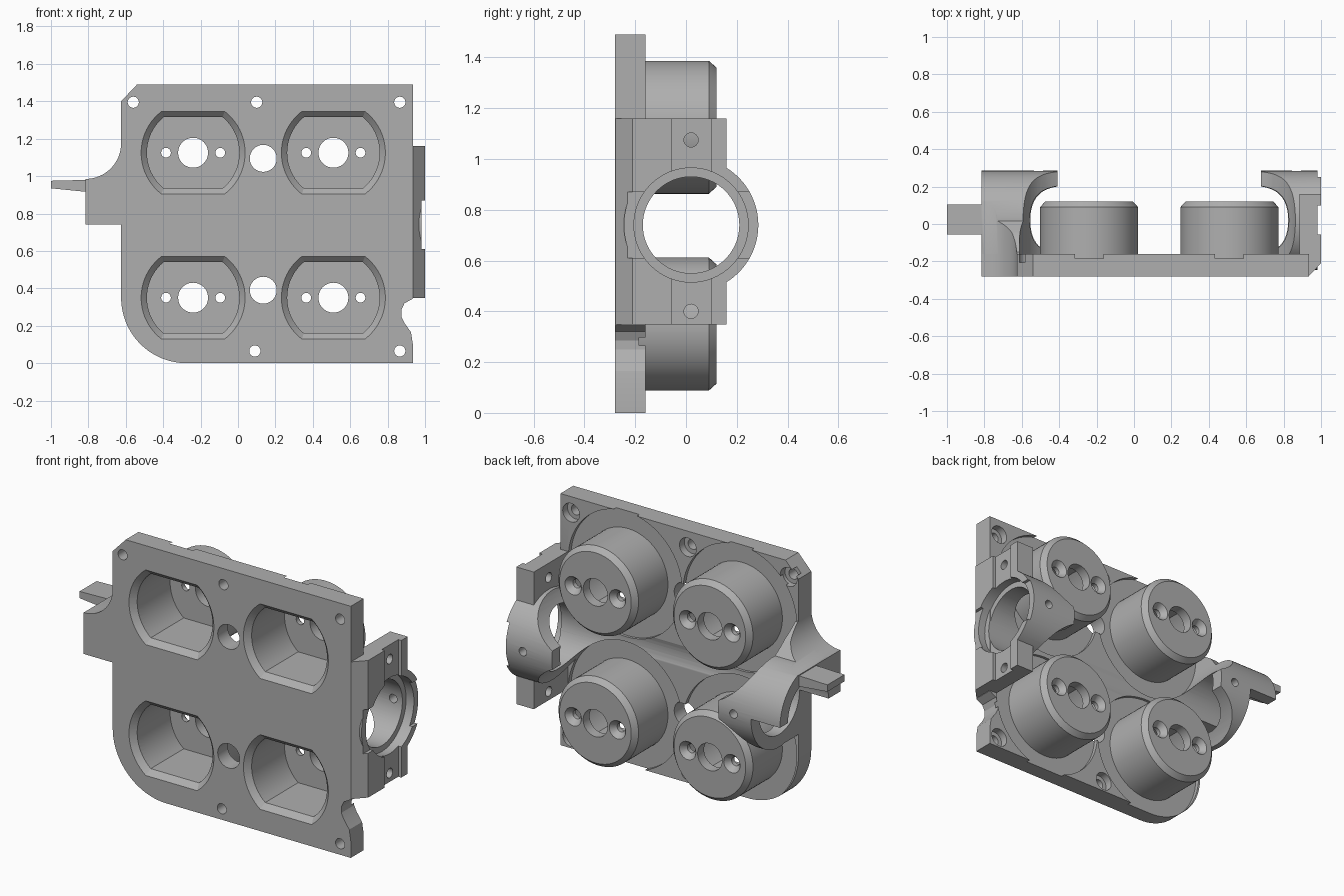
import bpy, bmesh, math

if "Cube" in bpy.data.objects:
    bpy.data.objects.remove(bpy.data.objects["Cube"], do_unlink=True)

grey = bpy.data.materials.new("machined_grey")
grey.use_nodes = True
GREY = (0.43, 0.43, 0.43, 1)
grey.diffuse_color = GREY
grey.node_tree.nodes["Principled BSDF"].inputs["Base Color"].default_value = GREY

PLACE = {"X": lambda u, v, w: (w, u, v),
         "Y": lambda u, v, w: (u, w, v),
         "Z": lambda u, v, w: (u, v, w)}


def loft(name, axis, sections):
    """Solid through (outline, level) sections along an axis."""
    bm = bmesh.new()
    rings = [[bm.verts.new(PLACE[axis](u, v, w)) for u, v in pts] for pts, w in sections]
    for a, b in zip(rings, rings[1:]):
        for i in range(len(a)):
            j = (i + 1) % len(a)
            bm.faces.new((a[i], a[j], b[j], b[i]))
    bm.faces.new(rings[0])
    bm.faces.new(rings[-1])
    bmesh.ops.recalc_face_normals(bm, faces=bm.faces)
    mesh = bpy.data.meshes.new(name)
    bm.to_mesh(mesh)
    bm.free()
    mesh.materials.append(grey)
    ob = bpy.data.objects.new(name, mesh)
    bpy.context.collection.objects.link(ob)
    return ob


def prism(name, axis, pts, a, b):
    return loft(name, axis, [(pts, a), (pts, b)])


def arc(cx, cy, r, start, end, n):
    angles = [math.radians(start + (end - start) * i / n) for i in range(n + 1)]
    return [(cx + r * math.cos(t), cy + r * math.sin(t)) for t in angles]


def circle(cx, cy, r, n=48):
    return arc(cx, cy, r, 0, 360, n)[:-1]


def rod(axis, centre, r, a, b, n=48, name="cutter"):
    return prism(name, axis, circle(*centre, r, n), a, b)


def rect(u0, u1, v0, v1):
    return [(u0, v0), (u1, v0), (u1, v1), (u0, v1)]


def flatted(cx, cz, r, h):
    """Circle outline with flat top and bottom."""
    t = math.degrees(math.asin(h / r))
    return arc(cx, cz, r, -t, t, 20) + arc(cx, cz, r, 180 - t, 180 + t, 20)


def combine(target, tools, operation="DIFFERENCE"):
    """Apply booleans, then remove the tools."""
    bpy.context.view_layer.objects.active = target
    for tool in tools:
        mod = target.modifiers.new("shape", "BOOLEAN")
        mod.operation = operation
        mod.solver = "EXACT"
        mod.object = tool
        bpy.ops.object.modifier_apply(modifier=mod.name)
        bpy.data.objects.remove(tool, do_unlink=True)


FRONT, BACK = -0.28, -0.16
CUPS = [(x, z) for x in (-0.24, 0.51) for z in (0.35, 1.125)]
BORE = (0.02, 0.74)


def clearances():
    return [rod("Y", c, 0.373, -0.185, 0.5, 96) for c in CUPS]


def bore():
    return rod("X", BORE, 0.19, -1.1, 1.1, 64)


def pocket(c):
    return prism("cutter", "Y", flatted(*c, 0.247, 0.19), -0.4, 0.06)


# Mounting plate with ear, rounded corner and side notch
outline = arc(-0.275, 0.35, 0.35, 180, 270, 20)
outline += [(0.935, 0), (0.935, 0.1), (0.925, 0.165), (0.89, 0.215), (0.873, 0.25),
            (0.873, 0.285), (0.89, 0.32), (0.935, 0.345), (0.935, 1.49),
            (-0.54, 1.49), (-0.625, 1.4)]
outline += arc(-0.815, 1.175, 0.19, 0, -90, 16)
outline += [(-0.815, 0.74), (-0.625, 0.74)]
plate = prism("mounting_plate", "Y", outline, FRONT, BACK)
cuts = clearances() + [bore()]
for c in CUPS:
    cuts.append(pocket(c))
    cuts.append(loft("cutter", "Y", [(flatted(*c, 0.28, 0.223), FRONT - 0.002),
                                     (flatted(*c, 0.246, 0.189), -0.247)]))
for z in (0.39, 1.095):
    cuts.append(rod("Y", (0.135, z), 0.072, -0.4, 0.1))
for c in ((-0.56, 1.395), (0.1, 1.395), (0.865, 1.395), (0.09, 0.065), (0.865, 0.065)):
    cuts.append(rod("Y", c, 0.03, -0.4, 0.1, 24))
    cuts.append(rod("Y", c, 0.055, -0.205, 0.1, 32))
combine(plate, cuts)
parts = [plate]

# Four cups with chamfered ends, hollow from the front
for i, (x, z) in enumerate(CUPS):
    wall = circle(x, z, 0.262, 72)
    cup = loft("cup_%d" % (i + 1), "Y",
               [(wall, -0.2), (wall, 0.09), (circle(x, z, 0.235, 72), 0.12)])
    cuts = [pocket((x, z)), rod("Y", (x, z), 0.08, -0.1, 0.3)]
    for side in (-1, 1):
        hole = (x + side * 0.145, z)
        cuts.append(rod("Y", hole, 0.026, -0.1, 0.3, 24))
        cuts.append(loft("cutter", "Y", [(circle(*hole, 0.025, 24), 0.085),
                                         (circle(*hole, 0.058, 24), 0.125)]))
    combine(cup, cuts)
    parts.append(cup)

# Left bracket: half ring, column and tongue
left = rod("X", BORE, 0.265, -0.815, -0.41, 72, "left_bracket")
column = [(-0.2, 0.48), (0.02, 0.48), (0.02, 1.0), (-0.05, 1.08), (-0.15, 1.15), (-0.2, 1.15)]
combine(left, [prism("column", "X", column, -0.8149, -0.5)], "UNION")
combine(left, clearances() + [
    bore(),
    rod("Y", (-0.815, 1.175), 0.19, -0.4, 0.5, 64),
    prism("cutter", "Y", rect(-0.9, -0.625, 0.3, 0.74), -0.4, 0.5),
    rod("Y", (-0.51, 0.74), 0.025, 0.1, 0.5, 24)])
parts.append(left)

# Tapered tab on the left bracket
tab = [(-1, 0.935), (-0.8, 0.915), (-0.8, 0.98), (-1, 0.975)]
parts.append(prism("end_tab", "Y", tab, -0.055, 0.105))

# Right bracket: ring, bolt flange and tongue
right = rod("X", BORE, 0.265, 0.68, 0.9995, 72, "right_bracket")
flange = [(0.885, -0.27), (0.934, -0.279), (1, -0.21), (1, 0.16), (0.885, 0.16)]
combine(right, [prism("flange", "Z", flange, 0.348, 1.16)], "UNION")
combine(right, clearances() + [
    bore(),
    rod("X", BORE, 0.225, 0.93, 1.1, 64),
    prism("cutter", "X", rect(-0.055, 0.1, 0.2, 1.3), 0.98, 1.1),
    prism("cutter", "X", rect(-0.5, 0.5, 0.61, 0.87), 0.981, 1.1),
    rod("Y", (0.87, 0.74), 0.025, 0.1, 0.5, 24),
    rod("X", (0.02, 0.4), 0.028, 0.8, 1.1, 24),
    rod("X", (0.02, 1.075), 0.028, 0.8, 1.1, 24)])
parts.append(right)

# Smooth curved walls, keep edges sharp
bpy.ops.object.select_all(action="DESELECT")
for ob in parts:
    ob.select_set(True)
bpy.context.view_layer.objects.active = plate
bpy.ops.object.shade_smooth_by_angle(angle=math.radians(25))
